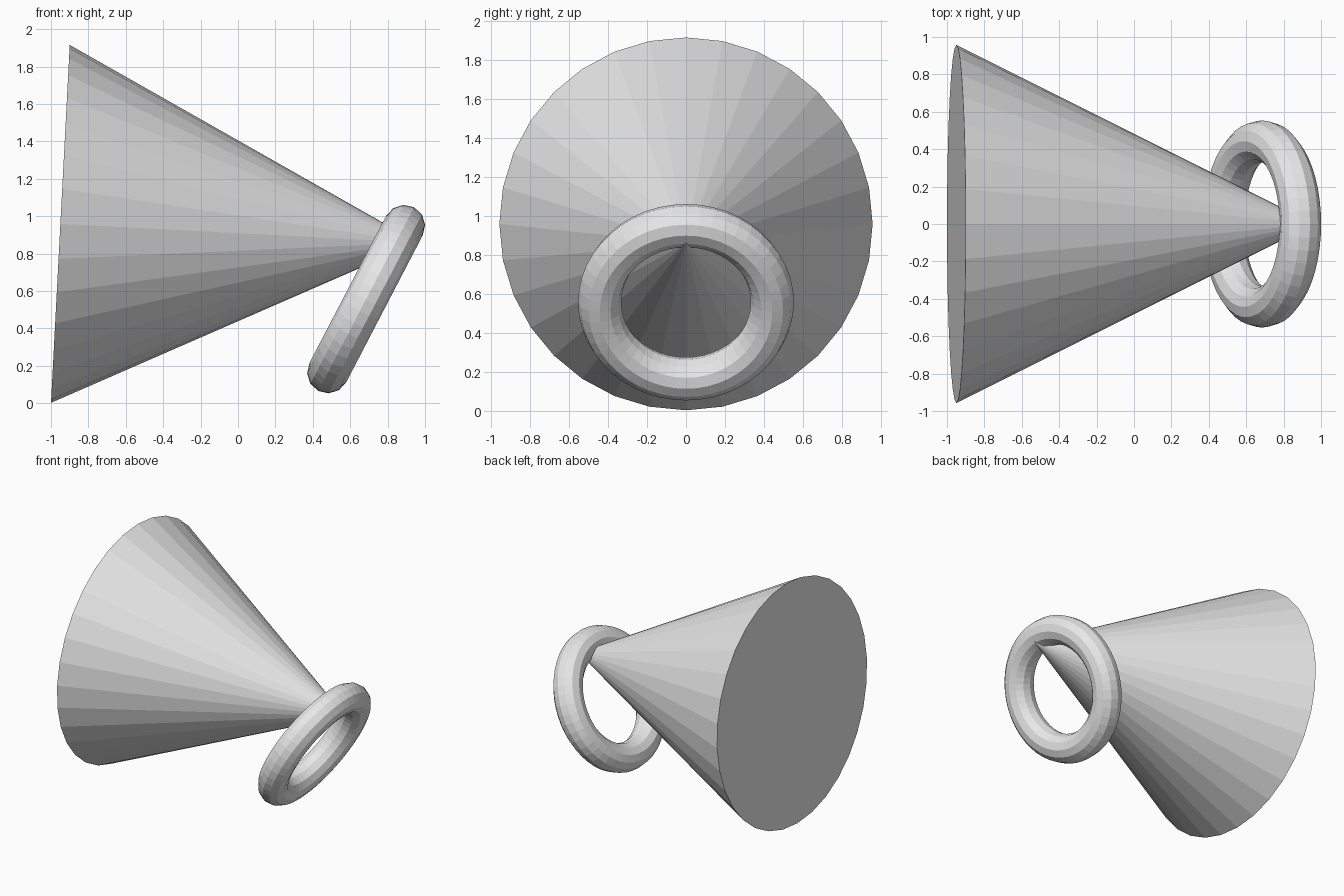
import bpy
from math import radians

if "Cube" in bpy.data.objects:
    bpy.data.objects.remove(bpy.data.objects["Cube"])

grey = bpy.data.materials.new("plain grey")
grey.diffuse_color = (0.8, 0.8, 0.8, 1)
grey.use_nodes = True
grey.node_tree.nodes["Principled BSDF"].inputs["Base Color"].default_value = grey.diffuse_color


def finish(name):
    ob = bpy.context.object
    ob.name = name
    ob.data.materials.append(grey)


# Large cone lying on its side, tip towards +x and slightly down
R = 0.958
bpy.ops.mesh.primitive_cone_add(vertices=32, radius1=R, radius2=0, depth=2 * R,
                                location=(0.007, 0, 0.909),
                                rotation=(0, radians(93), 0))
finish("cone")

# Tilted ring hanging from the tip
bpy.ops.mesh.primitive_torus_add(major_segments=48, minor_segments=12,
                                 major_radius=0.443, minor_radius=0.111,
                                 location=(0.685, 0, 0.557),
                                 rotation=(0, radians(117.5), 0))
finish("ring")
